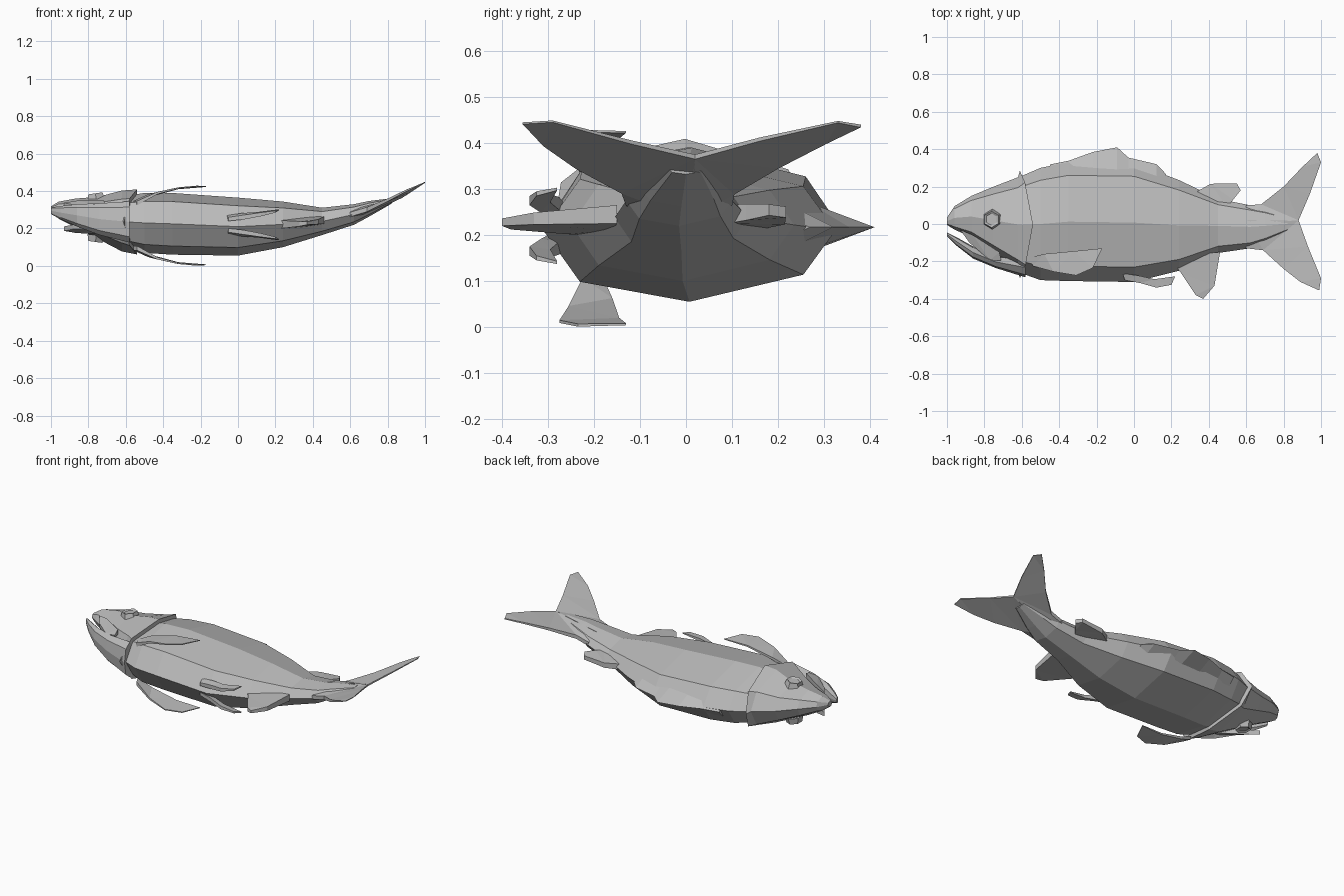
import bpy, bmesh, math
from mathutils import Matrix

cube = bpy.data.objects.get("Cube")
if cube:
    bpy.data.objects.remove(cube, do_unlink=True)

grey = bpy.data.materials.new("plain_grey")
grey.use_nodes = True
colour = (0.5, 0.5, 0.5, 1)
grey.diffuse_color = colour
grey.node_tree.nodes["Principled BSDF"].inputs["Base Color"].default_value = colour


def finish(name, bm):
    """Turn a bmesh into a flat-shaded object."""
    bmesh.ops.recalc_face_normals(bm, faces=bm.faces)
    bmesh.ops.triangulate(bm, faces=[f for f in bm.faces if len(f.verts) > 4])
    mesh = bpy.data.meshes.new(name)
    bm.to_mesh(mesh)
    bm.free()
    mesh.materials.append(grey)
    obj = bpy.data.objects.new(name, mesh)
    bpy.context.collection.objects.link(obj)
    return obj


# Cross-section: (height share, thickness share) from back edge round to belly
SECTION = [(1, 0), (.78, .62), (0, 1), (-.75, .72), (-1, 0),
           (-.75, -.72), (0, -1), (.78, -.62)]


def loft(name, stations, end_sweep=0):
    """Skin rings given as (x, back y, belly y, centre z, half thickness)."""
    bm = bmesh.new()
    rings = []
    for i, (x, back, belly, zc, half) in enumerate(stations):
        sweep = end_sweep if i == len(stations) - 1 else 0
        mid, reach = (back + belly) / 2, (back - belly) / 2
        rings.append([bm.verts.new((x - sweep * s * s, mid + s * reach, zc + t * half))
                      for s, t in SECTION])
    n = len(SECTION)
    for a, b in zip(rings, rings[1:]):
        for k in range(n):
            bm.faces.new((a[k], a[(k + 1) % n], b[(k + 1) % n], b[k]))
    bm.faces.new(rings[0])
    bm.faces.new(rings[-1])
    return finish(name, bm)


def fin(name, outline, mirror_z=None):
    """Thin blade from (x, y, z, half thickness) points, optionally flipped in z."""
    bm = bmesh.new()
    sides = []
    for sign in (1, -1):
        side = []
        for x, y, z, half in outline:
            z += sign * half
            side.append(bm.verts.new((x, y, z if mirror_z is None else 2 * mirror_z - z)))
        sides.append(side)
    top, low = sides
    bm.faces.new(top)
    bm.faces.new(low[::-1])
    for k in range(len(top)):
        j = (k + 1) % len(top)
        bm.faces.new((top[k], low[k], low[j], top[j]))
    return finish(name, bm)


def fin_pair(name, outline, mirror_z):
    fin("upper_" + name, outline)
    fin("lower_" + name, outline, mirror_z)


# Trunk, narrowing and curving up into the tail
loft("body", [
    (-.64, .24, -.25, .238, .13),
    (-.5, .30, -.30, .23, .16),
    (-.35, .33, -.305, .225, .165),
    (0, .325, -.31, .21, .155),
    (.24, .235, -.25, .222, .122),
    (.45, .135, -.155, .238, .073),
    (.62, .10, -.13, .275, .055),
    (.7, .08, -.10, .305, .042),
    (.82, .04, -.04, .347, .015)])

# Head with a raised, swept gill edge
loft("head", [
    (-1, .035, -.005, .30, .018),
    (-.96, .095, -.03, .298, .045),
    (-.87, .15, -.07, .283, .077),
    (-.75, .20, -.16, .257, .112),
    (-.62, .25, -.255, .24, .163),
    (-.54, .285, -.29, .235, .174)], end_sweep=.07)

# Open lower jaw
loft("lower_jaw", [
    (-1, -.045, -.065, .295, .018),
    (-.95, -.07, -.115, .285, .035),
    (-.86, -.12, -.185, .27, .06),
    (-.74, -.17, -.235, .25, .085),
    (-.58, -.18, -.285, .235, .11)])

# Upper lip plates that hang at the mouth corners
fin_pair("lip", [
    (-.93, -.03, .325, .012), (-.86, -.06, .335, .014), (-.72, -.15, .338, .014),
    (-.71, -.195, .325, .012), (-.77, -.195, .318, .012), (-.88, -.10, .315, .012)], .262)

# Six-sided eyes, raised socket with a sunken pupil
for label, sign in (("upper", 1), ("lower", -1)):
    bm = bmesh.new()
    place = Matrix.Translation((-.76, .025, .258 + sign * .112))
    turn = Matrix.Rotation(sign * math.radians(-8), 4, 'Y')
    bmesh.ops.create_cone(bm, cap_ends=True, segments=6, radius1=.055, radius2=.044,
                          depth=.036, matrix=place @ turn @ Matrix.Scale(sign, 4, (0, 0, 1)))
    bm.faces.ensure_lookup_table()
    cap = max((f for f in bm.faces if len(f.verts) == 6),
              key=lambda f: sign * f.calc_center_median().z)
    bmesh.ops.inset_region(bm, faces=[cap], thickness=.012, depth=0)
    bmesh.ops.translate(bm, verts=cap.verts, vec=(0, 0, -sign * .007))
    finish(label + "_eye", bm)

# Paired fins
fin_pair("pectoral_fin", [
    (-.56, -.18, .335, .012), (-.48, -.16, .375, .008), (-.32, -.145, .415, .005),
    (-.17, -.13, .424, .002), (-.22, -.235, .426, .003), (-.31, -.275, .418, .003),
    (-.43, -.255, .39, .006), (-.54, -.225, .335, .012)], .215)
fin_pair("pelvic_fin", [
    (-.06, -.265, .255, .015), (.02, -.275, .268, .014), (.11, -.295, .28, .009),
    (.22, -.28, .30, .003), (.2, -.325, .29, .005), (.12, -.34, .275, .01),
    (.03, -.315, .26, .012), (-.05, -.30, .25, .01)], .22)

# Back fin: wide root rising to a sharp crest
bm = bmesh.new()
root_top, crest, root_low = [], [], []
for x, root, tip, half in [(-.45, .28, .318, .04), (-.35, .29, .338, .045),
                           (-.22, .29, .385, .045), (-.09, .29, .41, .045),
                           (-.03, .285, .355, .042), (.12, .25, .32, .035),
                           (.17, .23, .268, .02)]:
    root_top.append(bm.verts.new((x, root, .217 + half)))
    crest.append(bm.verts.new((x, tip, .217)))
    root_low.append(bm.verts.new((x, root, .217 - half)))
loops = (root_top, crest, root_low)
for k in range(3):
    a, b = loops[k], loops[(k + 1) % 3]
    for i in range(len(a) - 1):
        bm.faces.new((a[i], a[i + 1], b[i + 1], b[i]))
for i in (0, -1):
    bm.faces.new([row[i] for row in loops])
finish("back_fin", bm)

# Small fin near the tail and the fin under the tail
fin("small_back_fin", [
    (.33, .17, .232, .018), (.41, .215, .238, .015), (.55, .217, .25, .012),
    (.57, .18, .255, .012), (.53, .13, .25, .018), (.5, .09, .245, .02), (.36, .13, .235, .02)])
fin("under_tail_fin", [
    (.22, -.22, .222, .022), (.25, -.26, .222, .02), (.33, -.38, .225, .013),
    (.37, -.40, .228, .008), (.43, -.33, .236, .013), (.46, -.15, .245, .02),
    (.36, -.16, .235, .025)])

# Forked tail
fin("back_tail_lobe", [
    (.6, 0, .275, .045), (.6, .1, .275, .012), (.68, .105, .30, .012),
    (.8, .2, .352, .008), (.9, .305, .403, .005), (.98, .38, .437, .003),
    (1, .33, .446, .002), (.94, .16, .408, .004), (.88, .02, .37, .005)])
fin("belly_tail_lobe", [
    (.6, .02, .275, .045), (.88, .02, .37, .005), (.93, -.12, .402, .004),
    (1, -.29, .447, .002), (.99, -.355, .443, .002), (.89, -.31, .398, .005),
    (.8, -.24, .352, .008), (.69, -.14, .302, .012), (.6, -.13, .275, .012)])
